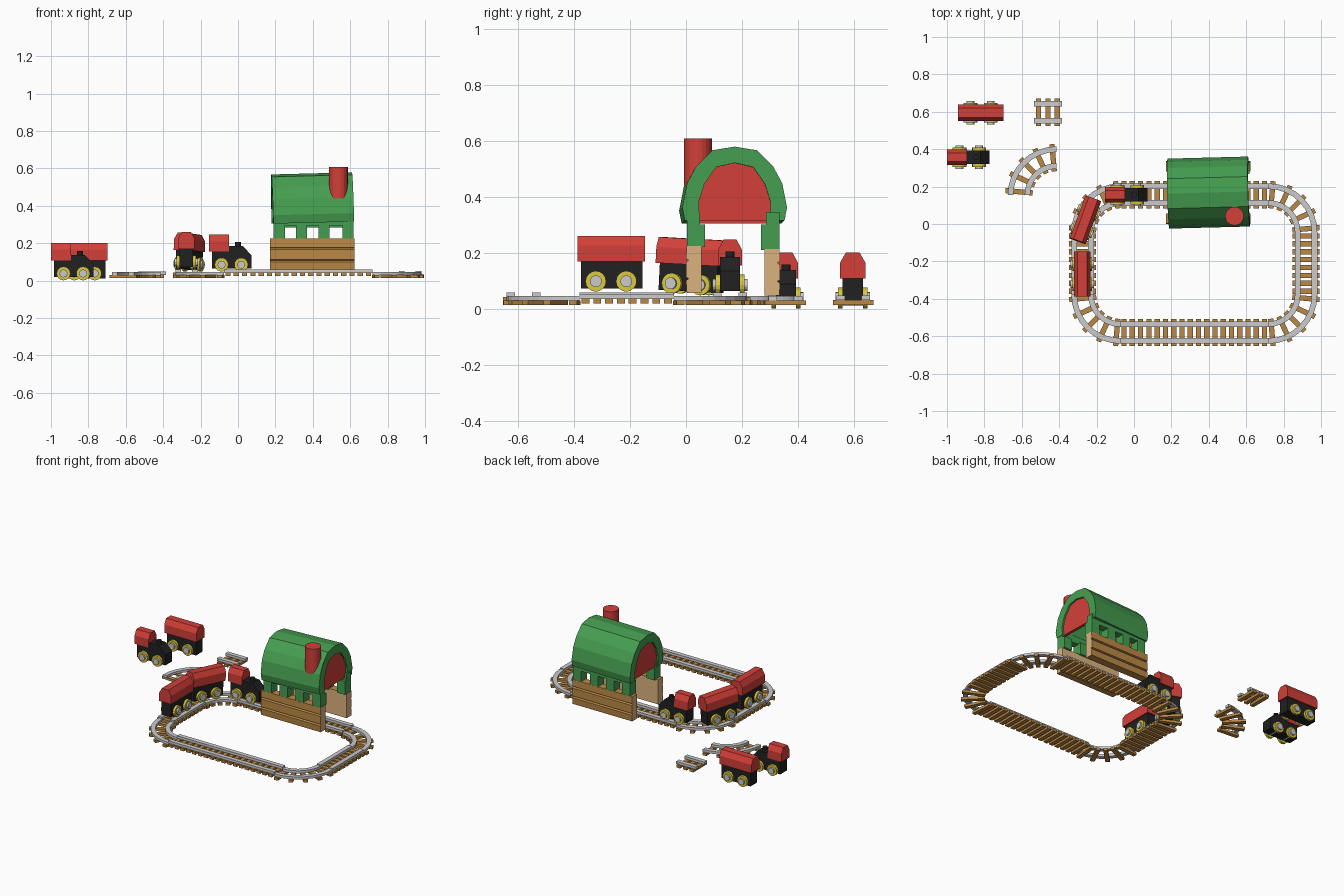
import bpy, bmesh
from math import sin, cos, pi, radians
from mathutils import Matrix, Euler, Vector

if "Cube" in bpy.data.objects:
    bpy.data.objects.remove(bpy.data.objects["Cube"])


def material(name, r, g, b):
    m = bpy.data.materials.new(name)
    m.diffuse_color = (r, g, b, 1)
    m.use_nodes = True
    m.node_tree.nodes["Principled BSDF"].inputs["Base Color"].default_value = m.diffuse_color
    return m


RED = material("red", 0.65, 0.05, 0.04)
GREEN = material("green", 0.06, 0.34, 0.08)
BLACK = material("black", 0.015, 0.015, 0.015)
YELLOW = material("yellow", 0.70, 0.58, 0.05)
BROWN = material("brown", 0.50, 0.25, 0.06)
TAN = material("tan", 0.72, 0.45, 0.21)

# local (u, v, w) -> world, w being the extrusion direction
AXIS = {
    'X': Matrix(((0, 0, 1, 0), (1, 0, 0, 0), (0, 1, 0, 0), (0, 0, 0, 1))),
    'Y': Matrix(((1, 0, 0, 0), (0, 0, 1, 0), (0, 1, 0, 0), (0, 0, 0, 1))),
    'Z': Matrix.Identity(4),
}


def prism(bm, pts, a, b, axis='X', m=Matrix()):
    """Extrude a closed outline from a to b along an axis."""
    t = m @ AXIS[axis]
    lo = [bm.verts.new(t @ Vector((u, v, a))) for u, v in pts]
    hi = [bm.verts.new(t @ Vector((u, v, b))) for u, v in pts]
    n = len(pts)
    bm.faces.new(lo[::-1])
    bm.faces.new(hi)
    for i in range(n):
        j = (i + 1) % n
        bm.faces.new((lo[i], lo[j], hi[j], hi[i]))


def box(bm, x0, x1, y0, y1, z0, z1, m=Matrix()):
    prism(bm, [(x0, y0), (x1, y0), (x1, y1), (x0, y1)], z0, z1, 'Z', m)


def disc(bm, u, v, r, a, b, axis, n=16):
    prism(bm, [(u + r * cos(2 * pi * i / n), v + r * sin(2 * pi * i / n)) for i in range(n)], a, b, axis)


def finish(bm, name, mat=None, m=Matrix()):
    bmesh.ops.recalc_face_normals(bm, faces=bm.faces)
    me = bpy.data.meshes.new(name)
    bm.to_mesh(me)
    bm.free()
    if mat:
        me.materials.append(mat)
    ob = bpy.data.objects.new(name, me)
    ob.matrix_world = m
    bpy.context.collection.objects.link(ob)
    return ob


def place(x, y, z, rz=0, ry=0):
    return Matrix.Translation((x, y, z)) @ Euler((0, radians(ry), radians(rz))).to_matrix().to_4x4()


# ---------- track ----------
GAUGE, RAIL, TIE, R = 0.045, 0.015, 0.073, 0.20


def straight(name, x, y, z, rz, length, ties):
    m = place(x, y, z, rz)
    rails, wood = bmesh.new(), bmesh.new()
    for s in (-GAUGE, GAUGE):
        box(rails, 0, length, s - RAIL, s + RAIL, 0.031, 0.048)
    for i in range(ties):
        c = length * (i + 0.5) / ties
        box(wood, c - 0.014, c + 0.014, -TIE, TIE, 0.014, 0.032)
    finish(rails, name + "_rails", None, m)
    finish(wood, name + "_ties", BROWN, m)


def curve(name, x, y, z, rz):
    m = place(x, y, z, rz)
    rails, wood = bmesh.new(), bmesh.new()
    ang = [pi / 2 * i / 8 for i in range(9)]
    for s in (-GAUGE, GAUGE):
        a, b = R + s + RAIL, R + s - RAIL
        prism(rails, [(a * cos(t), a * sin(t)) for t in ang] +
              [(b * cos(t), b * sin(t)) for t in reversed(ang)], 0.029, 0.046, 'Z')
    for i in range(5):
        box(wood, R - TIE, R + TIE, -0.014, 0.014, 0.013, 0.03,
            Matrix.Rotation(radians(5 + 20 * i), 4, 'Z'))
    finish(rails, name + "_rails", None, m)
    finish(wood, name + "_ties", BROWN, m)


X0, X1, Y0, Y1 = -0.275, 0.92, -0.58, 0.157
LX, LY = X1 - X0 - 2 * R, Y1 - Y0 - 2 * R
straight("front_track", X0 + R, Y0, 0.01, 0, LX, 18)
straight("back_track", X0 + R, Y1, 0.01, 0, LX, 18)
straight("left_track", X0, Y0 + R, 0.01, 90, LY, 8)
straight("right_track", X1, Y0 + R, 0.004, 90, LY, 8)
curve("back_right_curve", X1 - R, Y1 - R, 0, 0)
curve("back_left_curve", X0 + R, Y1 - R, 0, 90)
curve("front_left_curve", X0 + R, Y0 + R, 0, 180)
curve("front_right_curve", X1 - R, Y0 + R, 0, 270)
curve("loose_curve", -0.415, 0.155, 0, 90)
straight("loose_track", -0.535, 0.597, 0, 0, 0.15, 3)


# ---------- rolling stock ----------
def body(w):
    return [(-w, 0.108), (w, 0.108), (w, 0.165), (w * 0.55, 0.2), (-w * 0.55, 0.2), (-w, 0.165)]


def wheels(name, xs, m):
    rims, hubs = bmesh.new(), bmesh.new()
    for x in xs:
        disc(hubs, x, 0.038, 0.021, -0.062, 0.062, 'Y')
        for s in (-1, 1):
            disc(rims, x, 0.038, 0.037, *sorted((s * 0.036, s * 0.052)), 'Y')
    finish(rims, name + "_wheels", YELLOW, m)
    finish(hubs, name + "_axles", None, m)


def wagon(name, m):
    bm = bmesh.new()
    prism(bm, body(0.045), -0.121, 0.121)
    finish(bm, name + "_body", RED, m)
    bm = bmesh.new()
    box(bm, -0.108, 0.112, -0.036, 0.036, 0.012, 0.109)
    finish(bm, name + "_chassis", BLACK, m)
    wheels(name, (-0.055, 0.054), m)


def engine(name, m):
    bm = bmesh.new()
    prism(bm, body(0.042), 0, 0.106)
    finish(bm, name + "_cab", RED, m)
    bm = bmesh.new()
    prism(bm, [(0.015, 0.018), (0.228, 0.018), (0.228, 0.088), (0.18, 0.138),
               (0.106, 0.138), (0.106, 0.109), (0.015, 0.109)], -0.036, 0.036, 'Y')
    disc(bm, 0.155, 0, 0.016, 0.13, 0.158, 'Z', 12)
    finish(bm, name + "_hood", BLACK, m)
    wheels(name, (0.067, 0.172), m)


engine("loose_engine", place(-1.0, 0.357, 0))
wagon("loose_wagon", place(-0.82, 0.595, 0))
engine("track_engine", place(-0.155, Y1, 0.047))
wagon("left_wagon", place(-0.277, -0.267, 0.06, 90))
wagon("corner_wagon", place(-0.262, 0.015, 0.05, 70, 3))

# ---------- station ----------
CY = 0.168
XA, XB = 0.172, 0.622
# plank walls, brown outside and tan on the inside and ends
for name, s, dz in (("front_wall", -1, 0), ("back_wall", 1, -0.01)):
    prof = [(0.113, 0.057), (0.165, 0.057)]
    for z in (0.108, 0.174):
        prof += [(0.168, z - 0.008), (0.158, z), (0.168, z + 0.004)]
    prof += [(0.166, 0.224), (0.113, 0.224)]
    bm = bmesh.new()
    prism(bm, [(CY + s * y, z + dz) for y, z in prof], XA, XB)
    ob = finish(bm, name, BROWN)
    ob.data.materials.append(TAN)
    for f in ob.data.polygons:
        if abs(f.normal.x) > 0.9 or f.normal.y * s < -0.9:
            f.material_index = 1

# window posts with a sill block and a header
for name, s, dz in (("front_posts", -1, 0), ("back_posts", 1, -0.01)):
    bm = bmesh.new()
    ya, yb = sorted((CY + s * 0.118, CY + s * 0.165))
    yc, yd = sorted((CY + s * 0.100, CY + s * 0.119))
    for x in (0.22, 0.34, 0.46, 0.588):
        box(bm, x - 0.03, x + 0.03, ya, yb, 0.22 + dz, 0.33)
        box(bm, x - 0.03, x + 0.03, yc, yd, 0.22 + dz, 0.30)
    box(bm, 0.19, 0.618, ya, yb, 0.295 + dz, 0.345)
    finish(bm, name, GREEN)

# arched roof, slightly askew
ROOF = place(0.397, CY, 0.44, 1.5, -1.5)
outer = [(0.178, 0.31), (0.187, 0.355), (0.17, 0.442), (0.137, 0.503), (0.08, 0.56)]
inner = [(0.127, 0.31), (0.128, 0.375), (0.108, 0.44), (0.066, 0.50)]


def arch(half, top):
    pts = half + ([top] if top else [])
    return [(y, z - 0.44) for y, z in pts + [(-y, z) for y, z in reversed(half)]]


bm = bmesh.new()
prism(bm, arch(outer, (0, 0.573)) + arch(inner, (0, 0.515))[::-1], -0.216, 0.216)
finish(bm, "roof", GREEN, ROOF)

# gable panels
bm = bmesh.new()
for x in (-0.205, 0.187):
    prism(bm, arch(inner, (0, 0.515)), x, x + 0.018)
finish(bm, "gables", RED, ROOF)

# chimney
bm = bmesh.new()
disc(bm, 0.537, 0.042, 0.05, 0.44, 0.608, 'Z', 20)
finish(bm, "chimney", RED)
